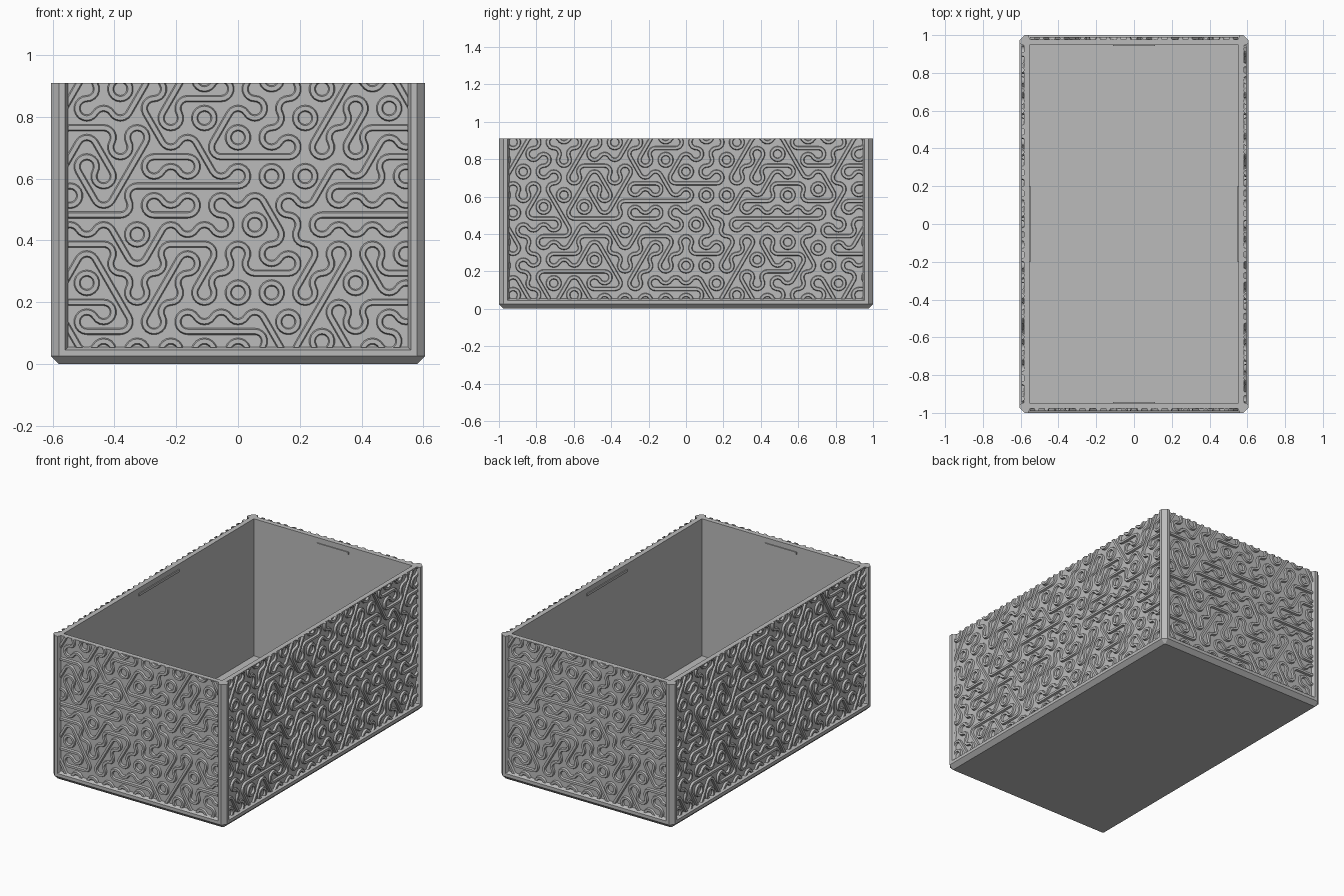
import bpy, bmesh, math, random
from mathutils import Matrix, Vector

cube = bpy.data.objects.get("Cube")
if cube:
    bpy.data.objects.remove(cube)

HX, HY, TOP = 0.605, 1.0, 0.91      # outer half sizes and height
RECESS, WALL, FLOOR = 0.022, 0.052, 0.045
U = 0.0314                          # pattern grid unit (half a hexagon side)

grey = bpy.data.materials.new("plain_grey")
grey.use_nodes = True
grey.diffuse_color = (0.5, 0.5, 0.5, 1)
grey.node_tree.nodes["Principled BSDF"].inputs["Base Color"].default_value = (0.5, 0.5, 0.5, 1)


def finish(bm, name):
    bmesh.ops.recalc_face_normals(bm, faces=bm.faces)
    mesh = bpy.data.meshes.new(name)
    bm.to_mesh(mesh)
    bm.free()
    mesh.materials.append(grey)
    obj = bpy.data.objects.new(name, mesh)
    bpy.context.collection.objects.link(obj)
    return obj


def loft(bm, rings, closed=False):
    """Skin a row of equal point loops; cap both ends."""
    loops = [[bm.verts.new(p) for p in ring] for ring in rings]
    n = len(loops[0])
    for low, high in zip(loops, loops[1:]):
        for i in range(n):
            k = (i + 1) % n
            bm.faces.new((low[i], low[k], high[k], high[i]))
    if closed:
        bm.faces.new(loops[0])
        bm.faces.new(loops[-1])


# Box shell: chamfered base rim, recessed wall, inside and floor
def ring(inset, cut, z):
    x, y = HX - inset, HY - inset
    corner = [(x, y - cut), (x - cut, y)]
    pts = corner + [(-a, b) for a, b in corner[::-1]]
    pts += [(-a, -b) for a, b in corner] + [(a, -b) for a, b in corner[::-1]]
    return [(a, b, z) for a, b in pts]


bm = bmesh.new()
loft(bm, [ring(0.025, 0.004, 0), ring(0, 0.025, 0.025), ring(0, 0.025, 0.045),
          ring(RECESS, 0.01, 0.055), ring(RECESS, 0.01, TOP),
          ring(WALL, 0.001, TOP), ring(WALL, 0.001, FLOOR)], closed=True)
finish(bm, "box_shell")

# Corner posts
plan = [(0, 0.025), (0.025, 0), (0.045, 0), (0.055, RECESS),
        (0.05, 0.05), (RECESS, 0.055), (0, 0.045)]
for side, sx in (("left", 1), ("right", -1)):
    for end, sy in (("front", -1), ("back", 1)):
        bm = bmesh.new()
        loft(bm, [[(sx * (HX - a), sy * (HY - b), z) for a, b in plan]
                  for z in (0.03, TOP)], closed=True)
        finish(bm, f"{end}_{side}_post")

# Thin catch strips inside, below the top edge
for name, x, y, sx, sy in (("front", 0, WALL - HY, 0.22, 0.012), ("back", 0, HY - WALL, 0.22, 0.012),
                           ("left", HX - WALL, 0, 0.012, 0.4), ("right", WALL - HX, 0, 0.012, 0.4)):
    bm = bmesh.new()
    bmesh.ops.create_cube(bm, size=1, matrix=Matrix.Translation((x, y, 0.87))
                          @ Matrix.Diagonal((sx, sy, 0.015, 1)))
    finish(bm, f"{name}_catch_strip")

# Hexagon tiles: each state lists the corners that carry a short arc
STATES = [{0, 2, 4}, {1, 3, 5}, {0, 3}, {1, 4}, {2, 5}]
CORNERS = [(1, -1), (0, -2), (-1, -1), (-1, 1), (0, 2), (1, 1)]
CIRCLES = {(-2, 0), (0, 2), (4, 0), (4, 6), (-6, 12), (-9, 17), (7, 17),
           (3, 21), (13, 5), (13, 15), (-12, 6), (15, 21)}
STRAIGHT = {0: (-9, 9), 1: (0, 2), 2: (-3,), 3: (-10, -8, 6, 8, 10),
            4: (-9, -3), 6: (-11, -9, 9), 7: (-2, 0)}
rng = random.Random(7)
tiles = []
for row in range(-2, 9):
    down = 1 + 3 * row
    for col in range(-20, 21):
        if (col + down) % 2:
            continue
        need = {k for k, (dx, dz) in enumerate(CORNERS) if (col + dx, down + dz) in CIRCLES}
        fits = [s for s in STATES if need <= s] or STATES
        state = rng.choice(fits)
        if col in STRAIGHT.get(row, ()) and STATES[3] in fits:
            state = STATES[3]
        tiles.append((Vector((col * U * math.sqrt(3), 0.796 - down * U)), state))


def polar(radius, degrees):
    a = math.radians(degrees)
    return Vector((math.cos(a), math.sin(a))) * radius


def ridge(bm, points, normals):
    """Sweep a raised trapezoid along a path lying on the panel."""
    profile = [(-0.012, 0.004), (-0.007, -0.012), (0.007, -0.012), (0.012, 0.004)]
    rings = []
    for p, n in zip(points, normals):
        rings.append([(p.x + n.x * w, d, p.y + n.y * w) for w, d in profile])
    loft(bm, rings)


def panel(name, half_width, depth, turn):
    bm = bmesh.new()
    for centre, state in tiles:
        if abs(centre.x) > half_width + 2 * U:
            continue
        for k in state:
            hub = centre + polar(2 * U, 30 + 60 * k)
            dirs = [polar(1, 150 + 60 * k + step * 20) for step in range(7)]
            ridge(bm, [hub + d * U for d in dirs], dirs)
        if len(state) == 2:
            angle = 60 * min(state) + 120
            reach, across = polar(U * math.sqrt(3), angle), polar(1, angle + 90)
            ridge(bm, [centre - reach, centre + reach], [across, across])
    bmesh.ops.remove_doubles(bm, verts=bm.verts, dist=0.0002)
    # Trim the pattern to the framed panel
    for co, no in (((half_width, 0, 0), (1, 0, 0)), ((-half_width, 0, 0), (-1, 0, 0)),
                   ((0, 0, TOP), (0, 0, 1)), ((0, 0, 0.053), (0, 0, -1))):
        bmesh.ops.bisect_plane(bm, geom=bm.verts[:] + bm.edges[:] + bm.faces[:],
                               plane_co=co, plane_no=no, clear_outer=True)
    bmesh.ops.holes_fill(bm, edges=[e for e in bm.edges if e.is_boundary], sides=12)
    place = Matrix.Rotation(math.radians(turn), 4, 'Z') @ Matrix.Translation((0, -depth, 0))
    bm.transform(place)
    obj = finish(bm, name)
    bpy.ops.object.select_all(action='DESELECT')
    obj.select_set(True)
    bpy.context.view_layer.objects.active = obj
    bpy.ops.object.shade_smooth_by_angle(angle=math.radians(30))


# Raised maze pattern on the four walls
for name, half_width, depth, turn in (("front", HX - 0.055, HY - RECESS, 0), ("left", HY - 0.055, HX - RECESS, 90),
                                      ("back", HX - 0.055, HY - RECESS, 180), ("right", HY - 0.055, HX - RECESS, 270)):
    panel(f"{name}_maze_pattern", half_width, depth, turn)
